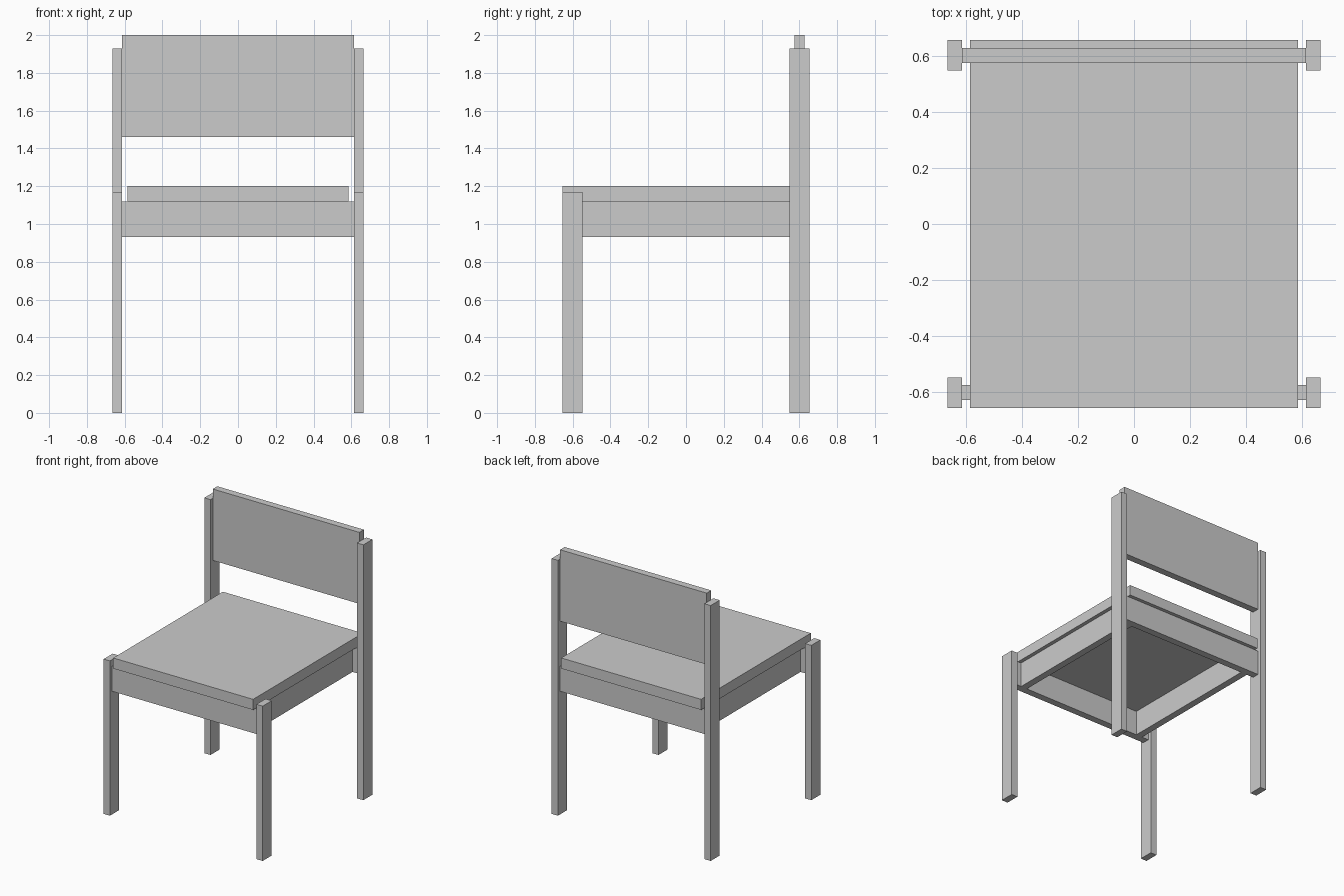
import bpy, bmesh

if "Cube" in bpy.data.objects:
    bpy.data.objects.remove(bpy.data.objects["Cube"])


def box(name, x, y, z):
    """Axis-aligned box from (min, max) ranges."""
    bm = bmesh.new()
    bmesh.ops.create_cube(bm, size=1)
    for v in bm.verts:
        v.co = [r[0] if c < 0 else r[1] for c, r in zip(v.co, (x, y, z))]
    mesh = bpy.data.meshes.new(name)
    bm.to_mesh(mesh)
    bm.free()
    ob = bpy.data.objects.new(name, mesh)
    bpy.context.collection.objects.link(ob)
    return ob


# Legs and side rails, left and right
for side, s in (("left", -1), ("right", 1)):
    leg_x = sorted((s * 0.613, s * 0.665))
    rail_x = sorted((s * 0.503, s * 0.556))
    box(f"front_leg_{side}", leg_x, (-0.655, -0.547), (0, 1.17))
    box(f"back_leg_{side}", leg_x, (0.547, 0.655), (0, 1.93))
    box(f"side_rail_{side}", rail_x, (-0.574, 0.574), (0.93, 1.12))

# Cross rails joining the legs
box("front_rail", (-0.613, 0.613), (-0.628, -0.574), (0.93, 1.12))
box("back_rail", (-0.613, 0.613), (0.574, 0.628), (0.93, 1.12))

# Seat and backrest panel
box("seat", (-0.585, 0.585), (-0.655, 0.655), (1.12, 1.2))
box("backrest", (-0.613, 0.613), (0.574, 0.628), (1.46, 2.0))
